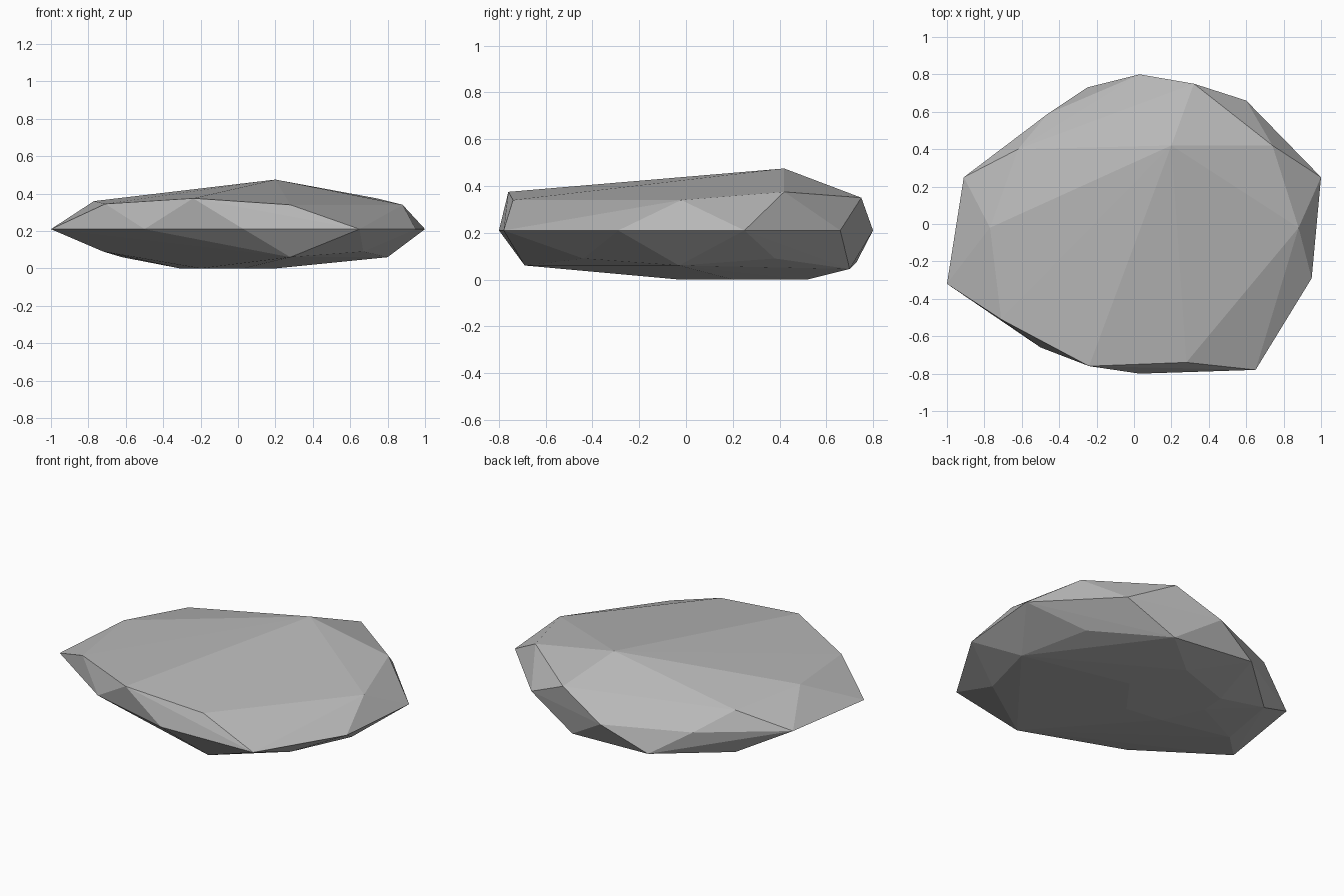
import bpy
import bmesh

# Remove the default cube only
default_cube = bpy.data.objects.get("Cube")
if default_cube:
    bpy.data.objects.remove(default_cube, do_unlink=True)


def flat_material(name, colour):
    material = bpy.data.materials.new(name)
    material.use_nodes = True
    material.diffuse_color = colour
    shader = material.node_tree.nodes["Principled BSDF"]
    shader.inputs["Base Color"].default_value = colour
    shader.inputs["Roughness"].default_value = 0.9
    return material


def ring_at_height(outline, height):
    return [(x, y, height) for x, y in outline]


def faceted_stone(name, corners, material):
    """Wrap flat facets tightly around the given corners."""
    bm = bmesh.new()
    for corner in corners:
        bm.verts.new(corner)
    hull = bmesh.ops.convex_hull(bm, input=bm.verts)
    unused = set(hull["geom_interior"]) | set(hull["geom_unused"])
    loose = [item for item in unused if isinstance(item, bmesh.types.BMVert)]
    bmesh.ops.delete(bm, geom=loose, context="VERTS")
    bmesh.ops.recalc_face_normals(bm, faces=bm.faces)
    for face in bm.faces:
        face.smooth = False
    mesh = bpy.data.meshes.new(name)
    bm.to_mesh(mesh)
    bm.free()
    mesh.materials.append(material)
    stone = bpy.data.objects.new(name, mesh)
    bpy.context.collection.objects.link(stone)
    return stone


# Widest edge, level all the way round
rim = ring_at_height([
    (-1, -.32), (-.5, -.66), (.03, -.8), (.65, -.78), (.95, -.29), (1, .25),
    (.6, .66), (.03, .8), (-.46, .59), (-.91, .25)], .21)

# Upper shoulder corners and the off-centre peak
peak = [(.2, .42, .475)]
shoulder = [
    (-.24, -.76, .375), (.28, -.74, .34), (.88, -.02, .34), (.74, .42, .375),
    (.32, .75, .35), (-.62, .4, .32), (-.77, -.02, .36), (-.71, -.51, .345)]

# Lower corners that taper towards the ground
underside = [
    (.28, -.69, .06), (.67, -.44, .09), (.8, -.03, .06), (.67, .38, .09),
    (.29, .7, .045), (-.25, .73, .075), (-.62, .4, .06), (-.72, -.02, .09)]

# Flat patch the stone rests on
base = ring_at_height([
    (-.2, 0), (.03, -.03), (.2, .2), (.05, .52), (-.3, .4), (-.31, .25)], 0)

stone_grey = flat_material("stone grey", (.48, .48, .48, 1))
faceted_stone("flat_stone", rim + peak + shoulder + underside + base, stone_grey)
